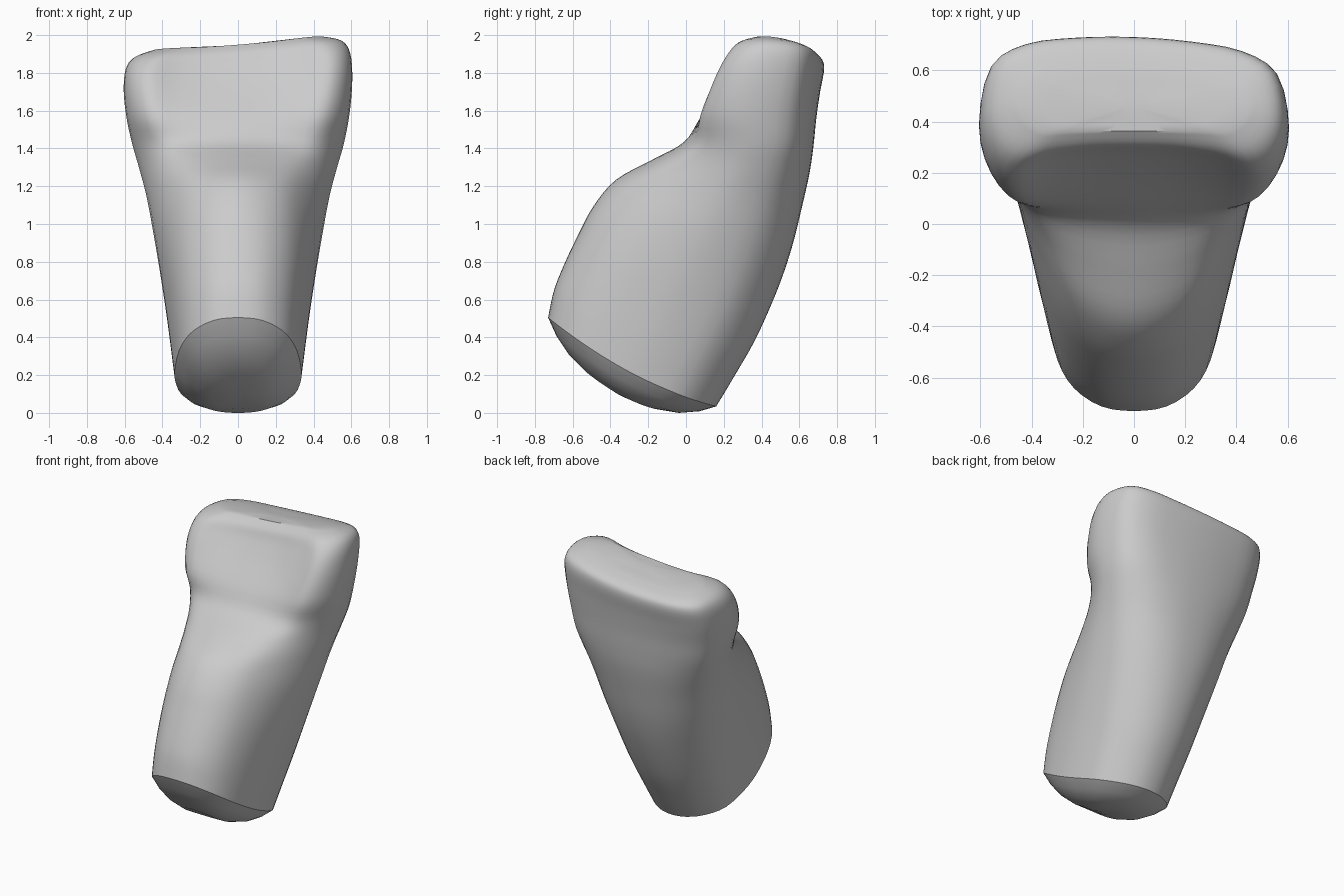
import bpy
import bmesh
from mathutils import Vector

if "Cube" in bpy.data.objects:
    bpy.data.objects.remove(bpy.data.objects["Cube"], do_unlink=True)

# Half outlines of a cross-section: (share of half width, share of depth from the front)
ROOT_SHAPE = [(0, 0), (.38, .02), (.7, .1), (.89, .22), (.98, .38),
              (1, .56), (.89, .78), (.62, .91), (.31, .98), (0, 1)]
NECK_SHAPE = [(0, 0), (.27, .03), (.52, .11), (.73, .25), (.9, .42),
              (1, .61), (.93, .8), (.69, .925), (.36, .985), (0, 1)]
CROWN_SHAPE = [(0, .12), (.3, .11), (.56, .065), (.79, 0), (.94, .13),
               (1, .4), (.93, .76), (.71, .92), (.38, .98), (0, 1)]
SHAPES = [ROOT_SHAPE, NECK_SHAPE, CROWN_SHAPE, CROWN_SHAPE]

# Stations, bottom to top: front y, front z, back y, back z, half width, shape blend, sag
STATIONS = [
    (-.73, .52, .16, .05, .335, 0, .06),
    (-.70, .66, .25, .20, .355, .1, .045),
    (-.65, .79, .37, .41, .38, .2, .03),
    (-.575, .95, .485, .67, .415, .4, .015),
    (-.49, 1.11, .56, .89, .45, .7, 0),
    (-.37, 1.25, .615, 1.11, .485, .95, 0),
    (-.18, 1.355, .655, 1.29, .525, 1.1, 0),
    (-.01, 1.45, .675, 1.43, .56, 1.35, 0),
    (.08, 1.585, .69, 1.575, .59, 1.65, 0),
    (.145, 1.735, .71, 1.72, .605, 1.9, 0),
    (.21, 1.85, .73, 1.85, .595, 2, 0),
    (.275, 1.925, .70, 1.905, .55, 1.9, 0),
    (.36, 1.965, .60, 1.94, .45, 1.7, 0),
]


def smooth_path(points, steps, closed):
    """Catmull-Rom curve through a list of vectors."""
    n = len(points)

    def at(i):
        return points[i % n] if closed else points[max(0, min(n - 1, i))]

    result = []
    for i in range(n if closed else n - 1):
        a, b, c, d = at(i - 1), at(i), at(i + 1), at(i + 2)
        for k in range(steps):
            t = k / steps
            result.append(b + (c - a) * (t / 2)
                          + (a * 2 - b * 5 + c * 4 - d) * (t * t / 2)
                          + (b * 3 - a - c * 3 + d) * (t ** 3 / 2))
    if not closed:
        result.append(points[-1].copy())
    return result


def section(front_y, front_z, back_y, back_z, width, blend, sag):
    """One closed cross-section, with the crown edge raised on one side."""
    i = int(blend)
    half = [Vector(a).lerp(Vector(b), blend - i) for a, b in zip(SHAPES[i], SHAPES[i + 1])]
    nearest = min(p.y for p in half)
    outline = half + [Vector((-p.x, p.y)) for p in reversed(half[1:-1])]
    ring = []
    for p in outline:
        x, u = p.x * width, (p.y - nearest) / (1 - nearest)
        y = front_y + (back_y - front_y) * u
        z = front_z + (back_z - front_z) * u - sag * 4 * u * (1 - u)
        lift = max(0, min(1, (z - 1.5) / .4))
        ring.append(Vector((x, y - .04 * x * u * lift, z + (.08 * x + .08 * x * x) * lift)))
    return smooth_path(ring, 3, True)


def centre_of(ring):
    return sum(ring, Vector()) / len(ring)


# Body wall: smooth loft through the stations
key_rings = [section(*s) for s in STATIONS]
columns = [smooth_path(list(col), 4, False) for col in zip(*key_rings)]
rings = [list(r) for r in zip(*columns)]

# Bulging root end and nearly flat biting edge
low, high = rings[0], rings[-1]
low_mid, high_mid = centre_of(low), centre_of(high)
down = Vector((0, -.36, -.93))
root_end = [[low_mid + (p - low_mid) * s + down * .16 * (1 - s ** 3) for p in low]
            for s in (.12, .4, .65, .85)]
top_end = [[high_mid + (p - high_mid) * s for p in high] for s in (.75, .45, .15)]
rings = root_end + rings + top_end

bm = bmesh.new()
loops = [[bm.verts.new(p) for p in ring] for ring in rings]
count = len(loops[0])
for a, b in zip(loops, loops[1:]):
    for i in range(count):
        j = (i + 1) % count
        bm.faces.new((a[i], a[j], b[j], b[i]))
bm.faces.new(loops[0])
bm.faces.new(loops[-1])
bmesh.ops.recalc_face_normals(bm, faces=bm.faces[:])

# Stand the body on the ground
lowest = min(v.co.z for v in bm.verts)
bmesh.ops.translate(bm, verts=bm.verts[:], vec=(0, 0, -lowest))

mesh = bpy.data.meshes.new("tooth_body")
bm.to_mesh(mesh)
bm.free()
tooth = bpy.data.objects.new("tooth_body", mesh)
bpy.context.collection.objects.link(tooth)

# Plain light grey material
grey = bpy.data.materials.new("light_grey")
grey.use_nodes = True
colour = (.6, .6, .6, 1)
grey.diffuse_color = colour
grey.node_tree.nodes["Principled BSDF"].inputs["Base Color"].default_value = colour
mesh.materials.append(grey)

bpy.ops.object.select_all(action='DESELECT')
tooth.select_set(True)
bpy.context.view_layer.objects.active = tooth
bpy.ops.object.shade_smooth_by_angle(angle=.6)
